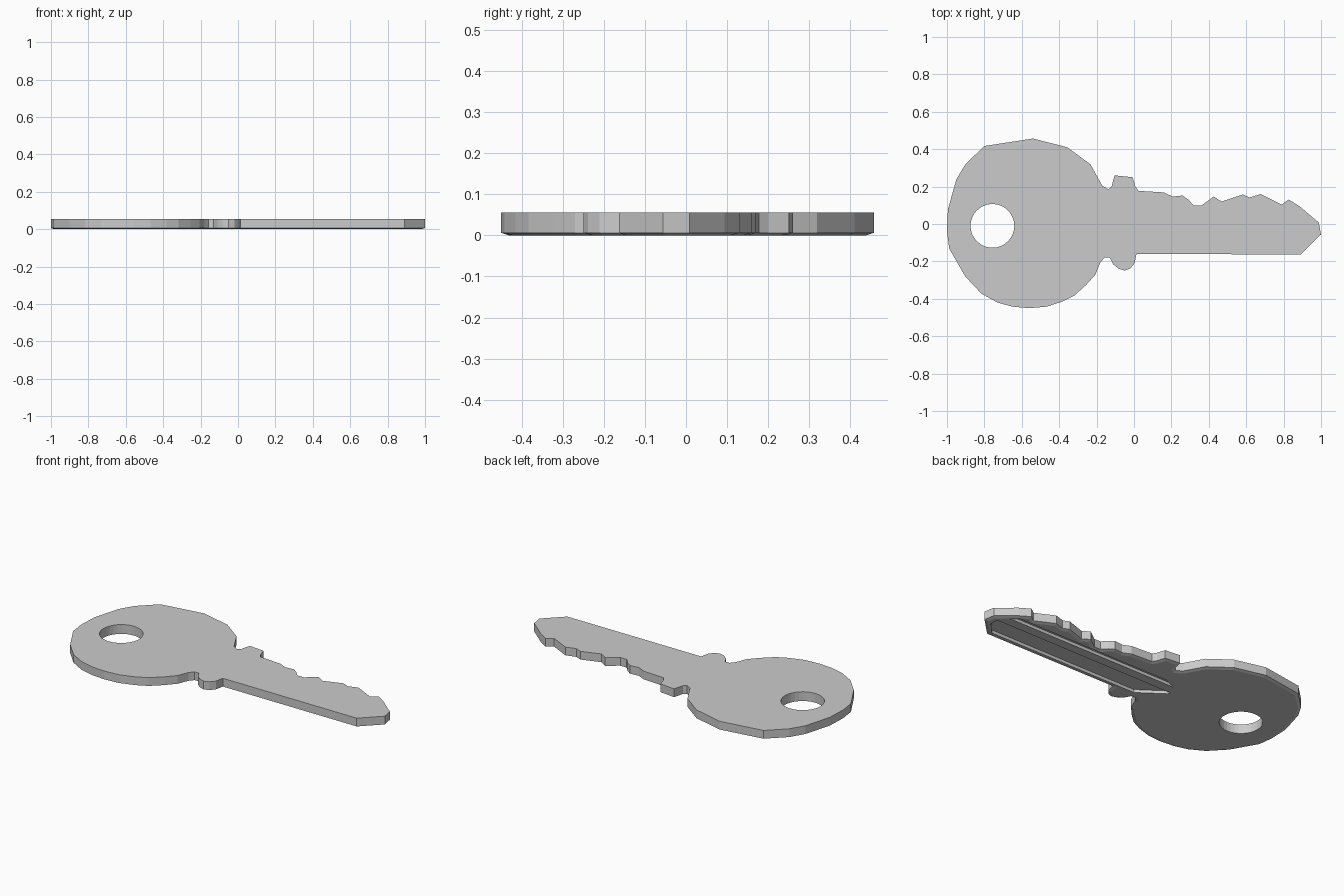
import bpy, bmesh, math

if "Cube" in bpy.data.objects:
    bpy.data.objects.remove(bpy.data.objects["Cube"])

T = 0.055     # thickness
RIM = 0.006   # height of the lower edge chamfer

# Key silhouette: bow top, guard, toothed edge, tip, straight edge, bow bottom
outline = [
    (-.80, .417), (-.54, .457), (-.356, .41), (-.233, .319), (-.17, .206), (-.137, .185),
    (-.12, .20), (-.104, .26), (-.008, .25), (.008, .20), (.024, .177),
    (.158, .169), (.206, .147), (.26, .152), (.29, .131), (.319, .099), (.361, .099),
    (.426, .147), (.468, .12), (.581, .158), (.618, .142), (.677, .16), (.79, .104),
    (.827, .131), (.886, .094), (.988, .008), (1, -.056), (.891, -.163),
    (.013, -.16), (.003, -.21), (-.02, -.238), (-.05, -.249), (-.083, -.238), (-.11, -.217),
    (-.13, -.18), (-.158, -.18), (-.18, -.206), (-.206, -.27), (-.255, -.325), (-.319, -.383),
    (-.383, -.415), (-.468, -.442), (-.56, -.45), (-.65, -.442), (-.73, -.42), (-.816, -.372),
    (-.902, -.281), (-.988, -.131), (-1, -.04), (-.995, .078), (-.95, .238), (-.902, .319),
]


def prism(name, pts, z0, z1, chamfer=0.0):
    """Extrude a flat outline from z0 to z1, optionally chamfering the underside."""
    bm = bmesh.new()
    low = [bm.verts.new((x, y, z0 + (RIM if chamfer else 0))) for x, y in pts]
    high = [bm.verts.new((x, y, z1)) for x, y in pts]
    bottom = bm.faces.new(low)
    bm.faces.new(high)
    n = len(pts)
    for i in range(n):
        j = (i + 1) % n
        bm.faces.new((low[i], low[j], high[j], high[i]))
    bmesh.ops.recalc_face_normals(bm, faces=bm.faces[:])
    if chamfer:
        bmesh.ops.inset_region(bm, faces=[bottom], thickness=chamfer, use_even_offset=True)
        for v in bottom.verts:
            v.co.z = z0
    me = bpy.data.meshes.new(name)
    bm.to_mesh(me)
    bm.free()
    ob = bpy.data.objects.new(name, me)
    bpy.context.collection.objects.link(ob)
    return ob


key = prism("key", outline, 0, T, 0.018)

# Ring hole through the bow
hole = [(-.757 + .117 * math.cos(a), -.01 + .117 * math.sin(a))
        for a in (2 * math.pi * i / 32 for i in range(32))]

# Two shallow lengthwise grooves on the underside of the blade
wide = [(-.11, -.132), (.885, -.132), (.95, -.06), (.95, -.01), (-.26, -.01), (-.26, -.025)]
narrow = [(-.24, .047), (.91, .047), (.86, .08), (-.16, .08)]

cutters = [
    prism("hole_cutter", hole, -.1, .2),
    prism("wide_groove_cutter", wide, -.1, .018),
    prism("narrow_groove_cutter", narrow, -.1, .018),
]
for c in cutters:
    c.hide_render = True
    m = key.modifiers.new(c.name, 'BOOLEAN')
    m.operation = 'DIFFERENCE'
    m.solver = 'EXACT'
    m.object = c

# Bake the cuts and drop the cutters
bpy.context.view_layer.objects.active = key
key.select_set(True)
for m in list(key.modifiers):
    bpy.ops.object.modifier_apply(modifier=m.name)
for c in cutters:
    bpy.data.objects.remove(c)
